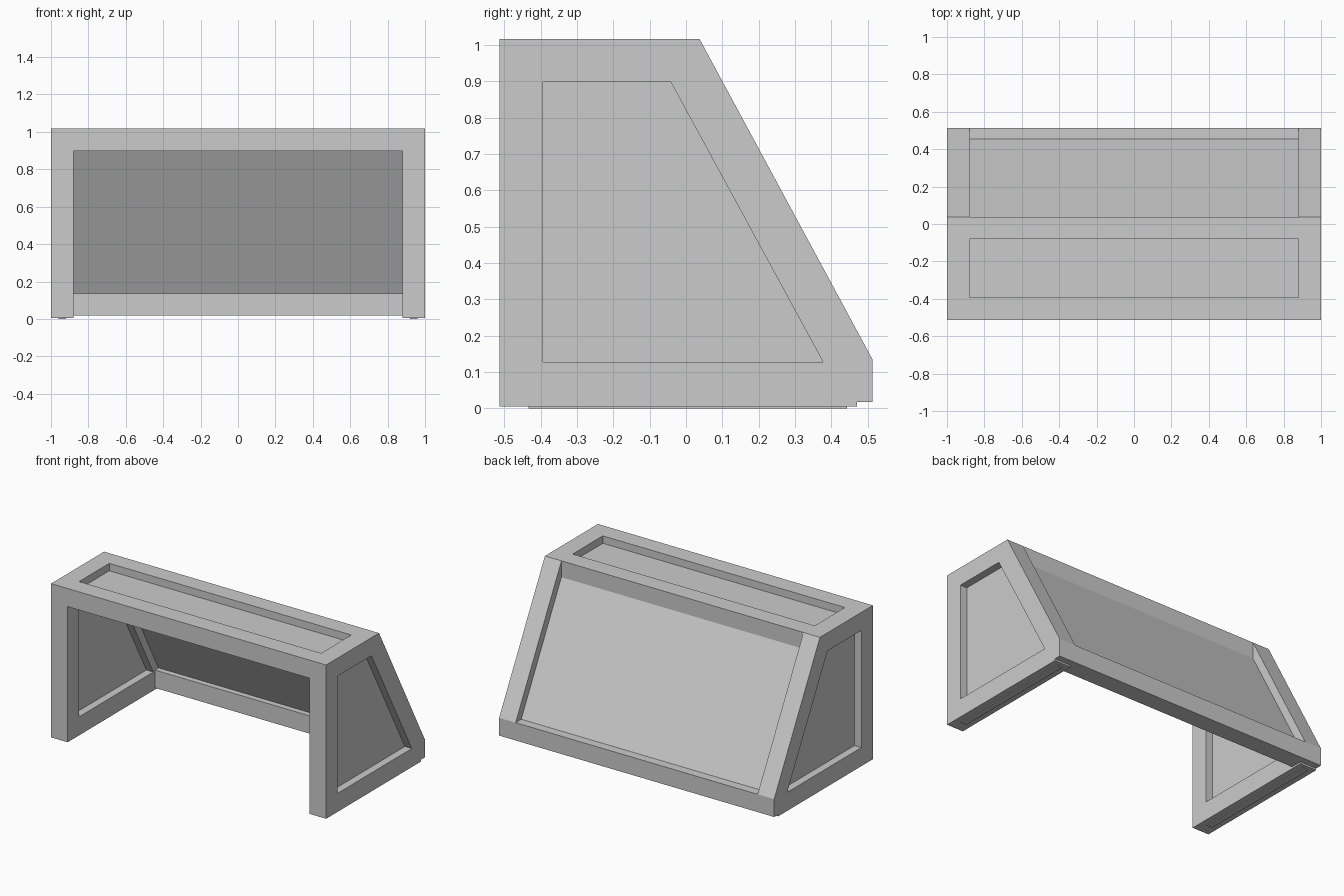
import bpy, bmesh
from mathutils import Vector

if "Cube" in bpy.data.objects:
    bpy.data.objects.remove(bpy.data.objects["Cube"])


def prism(name, verts, faces, x0, x1, mirror=False):
    """Extrude flat faces drawn in the YZ plane from x0 to x1."""
    bm = bmesh.new()
    vs = [bm.verts.new((x0, y, z)) for y, z in verts]
    fs = [bm.faces.new([vs[i] for i in f]) for f in faces]
    ret = bmesh.ops.extrude_face_region(bm, geom=fs, use_keep_orig=True)
    new = [g for g in ret["geom"] if isinstance(g, bmesh.types.BMVert)]
    bmesh.ops.translate(bm, verts=new, vec=Vector((x1 - x0, 0, 0)))
    bmesh.ops.recalc_face_normals(bm, faces=bm.faces)
    me = bpy.data.meshes.new(name)
    bm.to_mesh(me)
    bm.free()
    ob = bpy.data.objects.new(name, me)
    bpy.context.collection.objects.link(ob)
    if mirror:
        ob.modifiers.new("Mirror", "MIRROR").use_mirror_merge = False
    return ob


def bar(name, pts, x0, x1, mirror=False):
    return prism(name, pts, [range(len(pts))], x0, x1, mirror)


def rect(y0, y1, z0, z1):
    return [(y0, z0), (y0, z1), (y1, z1), (y1, z0)]


IN = 0.88   # inner face of the side frames

# Side frames with a trapezoid window
outer = [(-.513, .006), (-.513, 1.017), (.037, 1.017),
         (.513, .135), (.47, .11), (.47, .006)]
inner = [(-.393, .128), (-.393, .898), (-.042, .898), (.377, .128)]
prism("side_frame", outer + inner,
      [(0, 1, 7, 6), (1, 2, 8, 7), (2, 3, 9, 8), (3, 4, 5, 0, 6, 9)],
      IN, 1.0, True)

# Thin panes set in the middle of the side frames
bar("side_pane", [(-.40, .12), (-.40, .905), (-.038, .905), (.39, .12)],
    .93, .95, True)

# Foot strips under the side frames
bar("foot_strip", rect(-.433, .443, 0, .008), .92, .96, True)

# Top rails and the recessed pane between them
bar("top_front_rail", rect(-.513, -.393, .898, 1.017), -IN, IN)
bar("top_rear_rail", rect(-.08, .037, .898, 1.017), -IN, IN)
bar("top_pane", rect(-.40, -.07, .948, .968), -IN - .01, IN + .01)

# Rear bottom rail and its ends wrapping the side frames
bar("rear_rail", rect(.393, .513, .018, .135), -IN, IN)
bar("rear_rail_end", [(.47, .018), (.47, .11), (.513, .135), (.513, .018)],
    IN, 1.0, True)

# Sloping rear pane
bar("rear_pane", [(.034, .915), (.011, .915), (.439, .12), (.462, .12)],
    -IN - .01, IN + .01)
